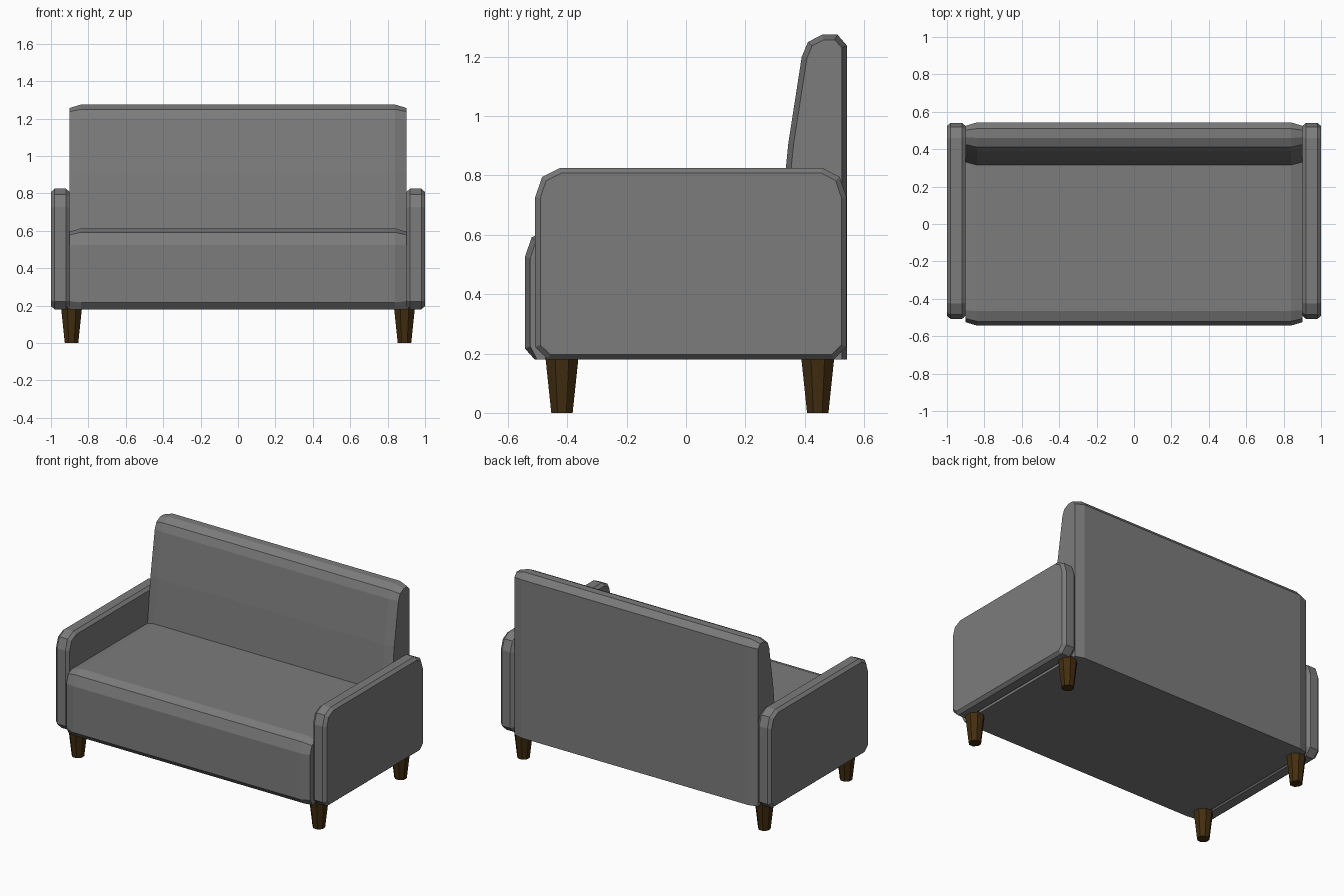
import bpy, bmesh, math
from mathutils import Vector

if "Cube" in bpy.data.objects:
    bpy.data.objects.remove(bpy.data.objects["Cube"])


def material(name, rgb):
    m = bpy.data.materials.new(name)
    m.diffuse_color = (*rgb, 1)
    m.use_nodes = True
    m.node_tree.nodes["Principled BSDF"].inputs["Base Color"].default_value = m.diffuse_color
    return m


FABRIC = material("grey fabric", (0.2, 0.2, 0.2))
WOOD = material("dark wood", (0.055, 0.027, 0.005))


def inset(profile, d):
    """Mitred inward offset of a clockwise (y, z) outline."""
    pts = [Vector(p) for p in profile]
    out = []
    for i, p in enumerate(pts):
        a = (p - pts[i - 1]).normalized()
        b = (pts[(i + 1) % len(pts)] - p).normalized()
        na, nb = Vector((a.y, -a.x)), Vector((b.y, -b.x))
        out.append(p + (na + nb) * (d / (1 + na.dot(nb))))
    return out


def loft(name, sections, mat):
    """Join equal-length rings of 3D points and cap both ends."""
    bm = bmesh.new()
    rings = [[bm.verts.new(p) for p in s] for s in sections]
    n = len(rings[0])
    for r, s in zip(rings, rings[1:]):
        for i in range(n):
            j = (i + 1) % n
            bm.faces.new((r[i], r[j], s[j], s[i]))
    bm.faces.new(rings[0][::-1])
    bm.faces.new(rings[-1])
    bmesh.ops.recalc_face_normals(bm, faces=bm.faces)
    me = bpy.data.meshes.new(name)
    bm.to_mesh(me)
    bm.free()
    me.materials.append(mat)
    ob = bpy.data.objects.new(name, me)
    bpy.context.collection.objects.link(ob)
    return ob


def padded_slab(name, profile, x0, x1, cx, d, floor=0.0):
    """Extrude a (y, z) outline along x with chamfered ends."""
    small = [(y, max(z, floor)) for y, z in inset(profile, d)]
    rings = [(x0, small), (x0 + cx, profile), (x1 - cx, profile), (x1, small)]
    return loft(name, [[(x, y, z) for y, z in p] for x, p in rings], FABRIC)


# Seat and backrest: one L-shaped outline, clockwise from the front bottom
body = [(-0.51, 0.18), (-0.543, 0.217), (-0.543, 0.525), (-0.52, 0.592),
        (-0.465, 0.613), (0.315, 0.613), (0.345, 0.91), (0.39, 1.2),
        (0.411, 1.25), (0.46, 1.275), (0.51, 1.275), (0.543, 1.237),
        (0.543, 0.18)]
padded_slab("seat_and_back", body, -0.9, 0.9, 0.06, 0.018)
bottom = bpy.data.objects["seat_and_back"].data
for v in bottom.vertices:          # keep the underside flat to the ends
    if v.co.z < 0.199:
        v.co.z = 0.18

# Armrests
arm = [(-0.465, 0.18), (-0.508, 0.222), (-0.508, 0.727), (-0.485, 0.795),
       (-0.425, 0.825), (0.46, 0.825), (0.518, 0.795), (0.541, 0.727),
       (0.541, 0.222), (0.498, 0.18)]
padded_slab("left_arm", arm, -1.0, -0.9, 0.02, 0.017)
padded_slab("right_arm", arm, 0.9, 1.0, 0.02, 0.017)

# Tapered eight-sided legs
for side, sx in (("left", -1), ("right", 1)):
    for end, cy in (("front", -0.418), ("back", 0.444)):
        rings = []
        for z, r in ((0, 0.036), (0.19, 0.056)):
            r /= math.cos(math.pi / 8)
            rings.append([(sx * 0.89 + r * math.cos((k + 0.5) * math.pi / 4),
                           cy + r * math.sin((k + 0.5) * math.pi / 4), z)
                          for k in range(8)])
        loft(f"{end}_{side}_leg", rings, WOOD)
